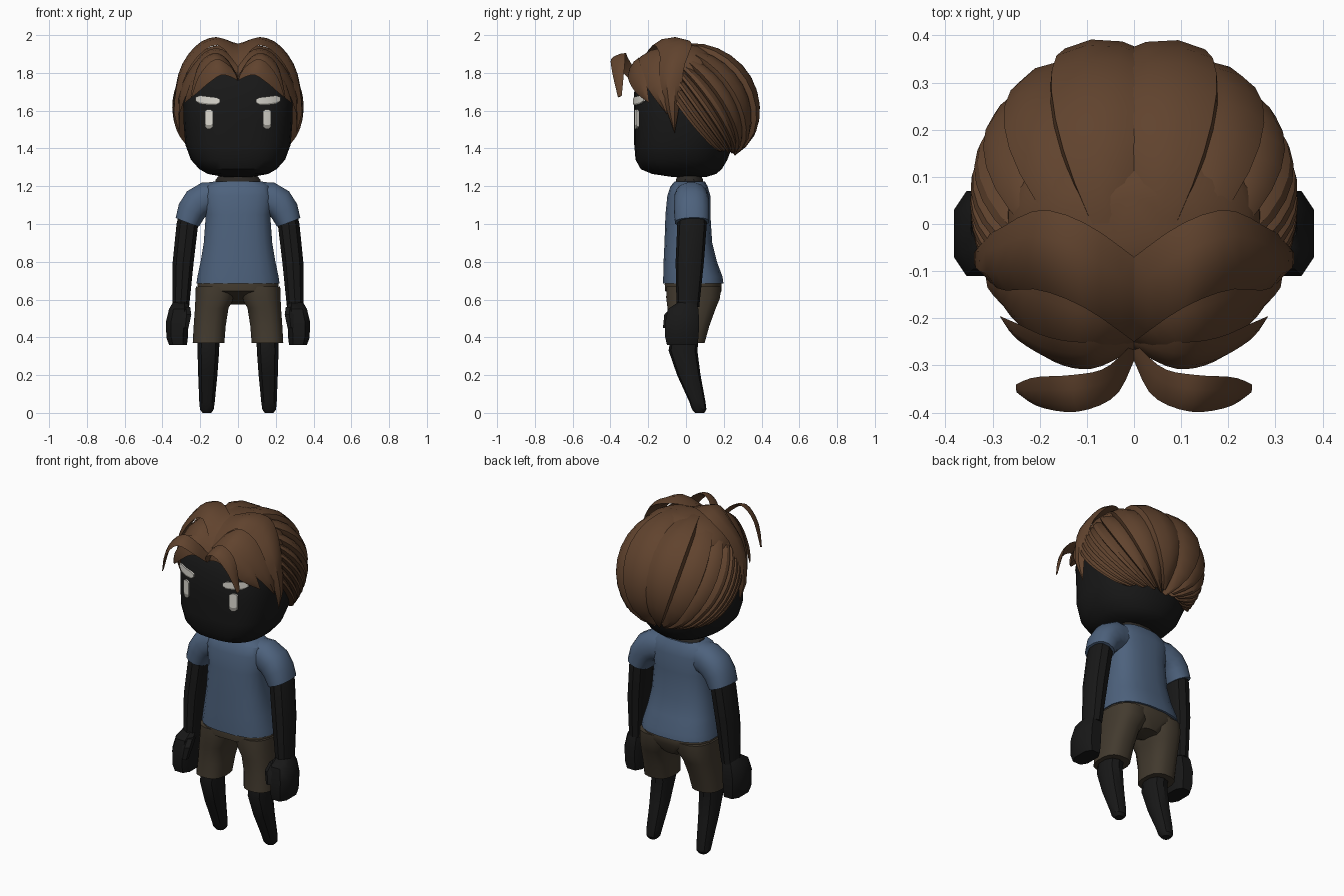
import bpy, bmesh, math
from mathutils import Vector as V

if "Cube" in bpy.data.objects:
    bpy.data.objects.remove(bpy.data.objects["Cube"])


def material(name, rgb):
    m = bpy.data.materials.new(name)
    m.diffuse_color = (*rgb, 1)
    m.use_nodes = True
    m.node_tree.nodes["Principled BSDF"].inputs["Base Color"].default_value = m.diffuse_color
    return m


SKIN = material("black skin", (0.009, 0.009, 0.009))
HAIR = material("brown hair", (0.118, 0.056, 0.027))
SHIRT = material("blue shirt", (0.075, 0.122, 0.205))
SHORTS = material("dark brown shorts", (0.056, 0.043, 0.028))
NECK = material("charcoal neck", (0.024, 0.021, 0.018))
WHITE = material("eye white", (0.72, 0.70, 0.64))
GREY = material("eye grey", (0.30, 0.29, 0.26))


def finish(name, bm, mats, mirror=False, angle=35):
    bmesh.ops.remove_doubles(bm, verts=bm.verts, dist=0.0005)
    bmesh.ops.recalc_face_normals(bm, faces=bm.faces)
    me = bpy.data.meshes.new(name)
    bm.to_mesh(me)
    bm.free()
    for m in mats:
        me.materials.append(m)
    ob = bpy.data.objects.new(name, me)
    bpy.context.collection.objects.link(ob)
    bpy.ops.object.select_all(action='DESELECT')
    ob.select_set(True)
    bpy.context.view_layer.objects.active = ob
    bpy.ops.object.shade_smooth_by_angle(angle=math.radians(angle))
    if mirror:
        ob.modifiers.new("mirror", 'MIRROR')
    return ob


def skin_rings(bm, rings):
    """Bridge closed rings of points and cap both ends."""
    vs = [[bm.verts.new(p) for p in r] for r in rings]
    n = len(vs[0])
    for a, b in zip(vs, vs[1:]):
        for i in range(n):
            bm.faces.new((a[i], a[(i + 1) % n], b[(i + 1) % n], b[i]))
    bm.faces.new(vs[0])
    bm.faces.new(vs[-1][::-1])


def tube(name, rows, mat, n=12, p=2.3, pb=None, flat=True, mirror=False):
    """Superellipse rings; each row is x, y, z, half width, half depth."""
    rings = []
    for k, (x, y, z, a, b) in enumerate(rows):
        t = V((0, 0, 1))
        if not flat:
            t = (V(rows[min(k + 1, len(rows) - 1)][:3]) - V(rows[max(k - 1, 0)][:3])).normalized()
        v = V((0, 1, 0))
        v = (v - t * v.dot(t)).normalized()
        u = v.cross(t)
        ring = []
        for i in range(n):
            w = math.tau * (i + 0.5) / n
            c, s = math.cos(w), math.sin(w)
            e = 2 / (pb if pb and s > 0 else p)
            ring.append(V((x, y, z)) + u * a * math.copysign(abs(c) ** e, c)
                        + v * b * math.copysign(abs(s) ** e, s))
        rings.append(ring)
    bm = bmesh.new()
    skin_rings(bm, rings)
    return finish(name, bm, [mat], mirror)


def span(rows):
    """z, half width, front y, back y -> centred tube rows."""
    return [(0, (f + b) / 2, z, rx, (b - f) / 2) for z, rx, f, b in rows]


# Head and neck
tube("head", span([(1.25, .08, -.08, .11), (1.265, .16, -.18, .16), (1.29, .205, -.24, .19),
                   (1.34, .25, -.268, .22), (1.42, .28, -.275, .25), (1.55, .29, -.275, .29),
                   (1.7, .29, -.275, .29), (1.8, .25, -.22, .25), (1.87, .17, -.14, .18),
                   (1.91, .07, -.05, .09)]), SKIN, n=32, p=2.8, pb=2.2)
tube("neck", span([(1.18, .125, -.06, .1), (1.235, .122, -.055, .092), (1.26, .1, -.045, .08),
                   (1.28, .08, -.04, .07)]), NECK)

# Shirt
tube("shirt_body", span([(.685, .222, -.122, .2), (.72, .217, -.122, .195), (.8, .2, -.12, .165),
                         (.9, .183, -.115, .14), (1.05, .172, -.11, .13), (1.15, .19, -.1, .13),
                         (1.2, .175, -.083, .115), (1.226, .13, -.06, .1)]), SHIRT, n=20, p=2.6)
tube("sleeve", [(.1, .025, 1.14, .085, .08), (.17, .028, 1.135, .088, .09), (.215, .03, 1.11, .085, .094),
                (.245, .03, 1.07, .078, .094), (.268, .032, 1.01, .067, .092)],
     SHIRT, n=16, flat=False, mirror=True)

# Arms and hands
tube("arm", [(.255, .035, 1.06, .058, .07), (.268, .032, 1.0, .06, .078), (.29, .02, .8, .058, .075),
             (.303, .01, .56, .046, .06)], SKIN, n=10, mirror=True)
tube("hand", [(.305, .005, .585, .042, .05), (.312, -.015, .55, .056, .085), (.322, -.02, .48, .063, .095),
              (.322, -.022, .4, .06, .093), (.318, -.02, .36, .05, .085)], SKIN, n=8, p=3, mirror=True)
tube("thumb", [(.275, -.05, .56, .025, .03), (.272, -.085, .52, .028, .03), (.28, -.1, .45, .02, .022)],
     SKIN, n=6, mirror=True)

# Shorts
tube("shorts_hips", span([(.715, .205, -.108, .18), (.68, .218, -.115, .19), (.645, .21, -.113, .19),
                          (.575, .06, .03, .15)]), SHORTS, n=16, p=2.6)
tube("shorts_leg", [(.115, .04, .67, .11, .145), (.122, .038, .61, .105, .145), (.139, .03, .555, .09, .13),
                    (.15, .015, .46, .086, .11), (.156, 0, .37, .085, .1)], SHORTS, n=16, p=2.6, mirror=True)

# Legs
tube("leg", [(.156, -.008, .39, .06, .075), (.157, -.016, .33, .06, .076), (.16, .015, .2, .053, .062),
             (.164, .06, .06, .043, .043), (.165, .07, .018, .038, .038), (.165, .072, 0, .024, .025)],
     SKIN, n=10, mirror=True)


# Eyes and brows: thin plates that follow the curve of the face
def face_y(x):
    return -.2775 * (1 - (x / .29) ** 2.8) ** (1 / 2.8)


def plate(name, cols):
    bm = bmesh.new()
    rings = []
    for x, lo, hi in cols:
        f = face_y(x) - .008
        mid = lo + (hi - lo) * .2
        rings.append([(x, f, lo), (x, f, mid), (x, f, hi), (x, f + .0095, hi), (x, f + .0095, lo)])
    skin_rings(bm, rings)
    for face in bm.faces:
        pts = [v.co for v in face.verts]
        if len(pts) == 4 and sum(any(abs(v.z - c[1]) < 1e-5 for c in cols) for v in pts) >= 2:
            face.material_index = 1
    finish(name, bm, [WHITE, GREY], True)


plate("brow", [(.095, 1.642, 1.66), (.115, 1.63, 1.67), (.16, 1.63, 1.675), (.2, 1.635, 1.68),
               (.225, 1.65, 1.672)])
plate("eye", [(.133, 1.515, 1.598), (.146, 1.503, 1.606), (.163, 1.503, 1.606), (.176, 1.515, 1.598)])

# Back hair: overlapping locks running from the crown arc to the nape
CENTRE, RADII = V((0, .05, 1.62)), V((.338, .345, .335))


def shell(s, t, r):
    a = math.radians(86) * s
    start = V((math.sin(a), -.32, math.cos(a))).normalized()
    end = V((.68 * s, .72 - .33 * s * s, -.78)).normalized()
    d = start.slerp(end, t)
    return CENTRE + V([d[i] * RADII[i] * r for i in range(3)])


LOCKS = 16
bm = bmesh.new()
for k in range(LOCKS):
    width = 2 / LOCKS
    s0 = -1 + width * k
    flip = s0 + width / 2 < 0
    section = [(-.1, .93), (.15, .98), (.55, 1.025), (.95, 1.03), (1.06, .96), (1.05, .87), (0, .87)]
    rings = []
    for j in range(13):
        t = j / 12
        end = .05 * max(0, (t - .85) / .15)
        tip = 1 + (.03 if k % 2 else 0)
        ring = []
        for f, r in section:
            f = 1 - f if flip else f
            ring.append(shell(max(-1.03, min(1.03, s0 + width * f)), t * tip, max(.87, r - end)))
        rings.append(ring)
    skin_rings(bm, rings)
finish("back_hair", bm, [HAIR], angle=30)

# Hair filling the crown beneath the front locks
tube("crown_hair", span([(1.785, .275, -.225, .2), (1.83, .268, -.215, .2), (1.87, .245, -.185, .18),
                         (1.91, .2, -.14, .14), (1.94, .14, -.1, .1), (1.955, .05, -.06, .06)]),
     HAIR, n=24, p=2.2)


# Front hair: curved ribbons between an upper and a lower edge
def smooth_path(pts, t):
    x = t * (len(pts) - 1)
    i = min(int(x), len(pts) - 2)
    f = x - i
    p0, p1, p2, p3 = (V(pts[max(0, min(len(pts) - 1, i + d))]) for d in (-1, 0, 1, 2))
    return 0.5 * (2 * p1 + (p2 - p0) * f + (2 * p0 - 5 * p1 + 4 * p2 - p3) * f * f
                  + (3 * p1 - p0 - 3 * p2 + p3) * f ** 3)


def lock(name, upper, lower, bulge, steps=14):
    rings = []
    for j in range(steps + 1):
        a, b = smooth_path(upper, j / steps), smooth_path(lower, j / steps)
        out = ((a + b) / 2 - V((0, 0, 1.6))).normalized()
        k = min(1, (a - b).length / .06)
        rings.append([a, a.lerp(b, .3) + out * bulge * k, a.lerp(b, .7) + out * bulge * k, b,
                      a.lerp(b, .5) - out * .008 * k])
    bm = bmesh.new()
    skin_rings(bm, rings)
    finish(name, bm, [HAIR], True)


lock("crown_lock",
     [(0, -.07, 1.955), (.1, 0, 1.975), (.2, .03, 1.945), (.285, -.01, 1.83), (.315, -.03, 1.66), (.31, -.06, 1.48)],
     [(0, -.25, 1.83), (.1, -.18, 1.945), (.2, -.14, 1.9), (.28, -.14, 1.78), (.312, -.11, 1.63), (.31, -.06, 1.48)],
     .025)
lock("temple_lock",
     [(0, -.18, 1.86), (.1, -.14, 1.93), (.2, -.1, 1.89), (.285, -.08, 1.75), (.31, -.1, 1.58)],
     [(0, -.255, 1.79), (.1, -.27, 1.85), (.2, -.245, 1.79), (.27, -.185, 1.69), (.31, -.1, 1.58)], .018)
lock("fringe_lock",
     [(0, -.235, 1.81), (.1, -.25, 1.88), (.18, -.24, 1.84), (.25, -.21, 1.75), (.285, -.195, 1.64)],
     [(0, -.265, 1.76), (.08, -.305, 1.79), (.15, -.3, 1.75), (.22, -.26, 1.69), (.285, -.195, 1.64)], .012)
lock("curl_lock",
     [(0, -.25, 1.78), (.06, -.305, 1.875), (.13, -.32, 1.905), (.21, -.325, 1.84), (.25, -.34, 1.68)],
     [(0, -.29, 1.76), (.04, -.365, 1.83), (.12, -.398, 1.87), (.2, -.388, 1.79), (.245, -.36, 1.67)], .01)
